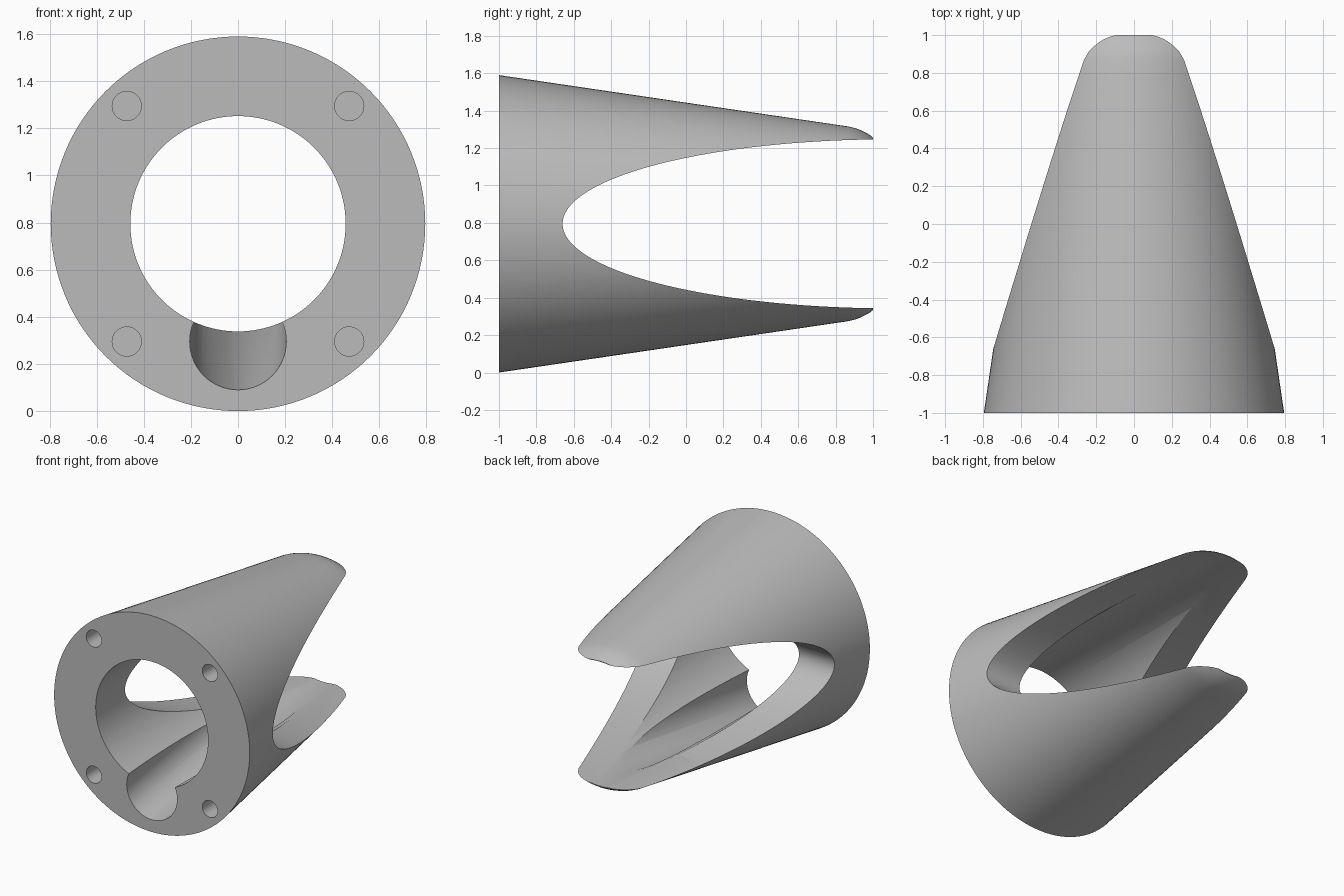
import bpy, bmesh, math
from mathutils import Matrix, Vector

old = bpy.data.objects.get("Cube")
if old:
    bpy.data.objects.remove(old, do_unlink=True)

AXIS_Z = 0.795
TAPER = 0.147
SEGMENTS = 128

grey = bpy.data.materials.new("plain grey")
grey.use_nodes = True
grey.diffuse_color = (0.5, 0.5, 0.5, 1)
grey.node_tree.nodes["Principled BSDF"].inputs["Base Color"].default_value = (0.5, 0.5, 0.5, 1)


def loft(name, rings):
    """Closed solid through a list of equal-length point rings."""
    bm = bmesh.new()
    loops = [[bm.verts.new(p) for p in ring] for ring in rings]
    n = len(loops[0])
    for a, b in zip(loops, loops[1:]):
        for i in range(n):
            j = (i + 1) % n
            bm.faces.new((a[i], a[j], b[j], b[i]))
    bm.faces.new(loops[0][::-1])
    bm.faces.new(loops[-1])
    bmesh.ops.recalc_face_normals(bm, faces=bm.faces)
    mesh = bpy.data.meshes.new(name)
    bm.to_mesh(mesh)
    bm.free()
    mesh.materials.append(grey)
    obj = bpy.data.objects.new(name, mesh)
    bpy.context.collection.objects.link(obj)
    return obj


def ring(x, y, z, r, n=SEGMENTS):
    """Circle facing along y."""
    return [(x + r * math.cos(2 * math.pi * i / n), y, z + r * math.sin(2 * math.pi * i / n))
            for i in range(n)]


def cut(target, cutter):
    cutter.hide_render = True
    mod = target.modifiers.new("cut", "BOOLEAN")
    mod.operation = "DIFFERENCE"
    mod.solver = "EXACT"
    mod.object = cutter
    bpy.ops.object.select_all(action="DESELECT")
    target.select_set(True)
    bpy.context.view_layer.objects.active = target
    bpy.ops.object.modifier_apply(modifier=mod.name)
    bpy.data.objects.remove(cutter, do_unlink=True)


# Tapered round body with a rounded-off tip
STEPS = 24
profile = [(-1 + 1.87 * i / STEPS, AXIS_Z - TAPER * 1.87 * i / STEPS) for i in range(STEPS + 1)]
profile += [(0.91, 0.51), (0.94, 0.498), (0.97, 0.483), (0.99, 0.47), (1.0, 0.461)]
body = loft("tapered_jaw_body", [ring(0, y, AXIS_Z, r) for y, r in profile])

# Straight round bore
cut(body, loft("bore_cutter", [ring(0, y, AXIS_Z, 0.457) for y in (-1.2, 1.2)]))

# Sideways mouth: elliptical slot, open at the back
mouth = []
for i in range(81):
    a = math.pi * (0.5 + i / 80)
    mouth.append((1.1 + 1.76 * math.cos(a), AXIS_Z + 0.452 * math.sin(a)))
cut(body, loft("mouth_cutter", [[(x, y, z) for y, z in mouth] for x in (-1, 1)]))

# Keyway in the lower wall, running parallel to the outside taper
cut(body, loft("keyway_cutter",
               [ring(0, y, 0.295 + TAPER * (y + 1), 0.205, 64) for y in (-1.2, 1.2)]))

# Four blind screw holes in the front face
for sx in (-1, 1):
    for sz in (-1, 1):
        cut(body, loft("screw_hole_cutter",
                       [ring(sx * 0.472, y, AXIS_Z + sz * 0.5, 0.062, 32) for y in (-1.1, -0.8)]))

bpy.ops.object.select_all(action="DESELECT")
body.select_set(True)
bpy.context.view_layer.objects.active = body
bpy.ops.object.shade_smooth_by_angle(angle=math.radians(25))
